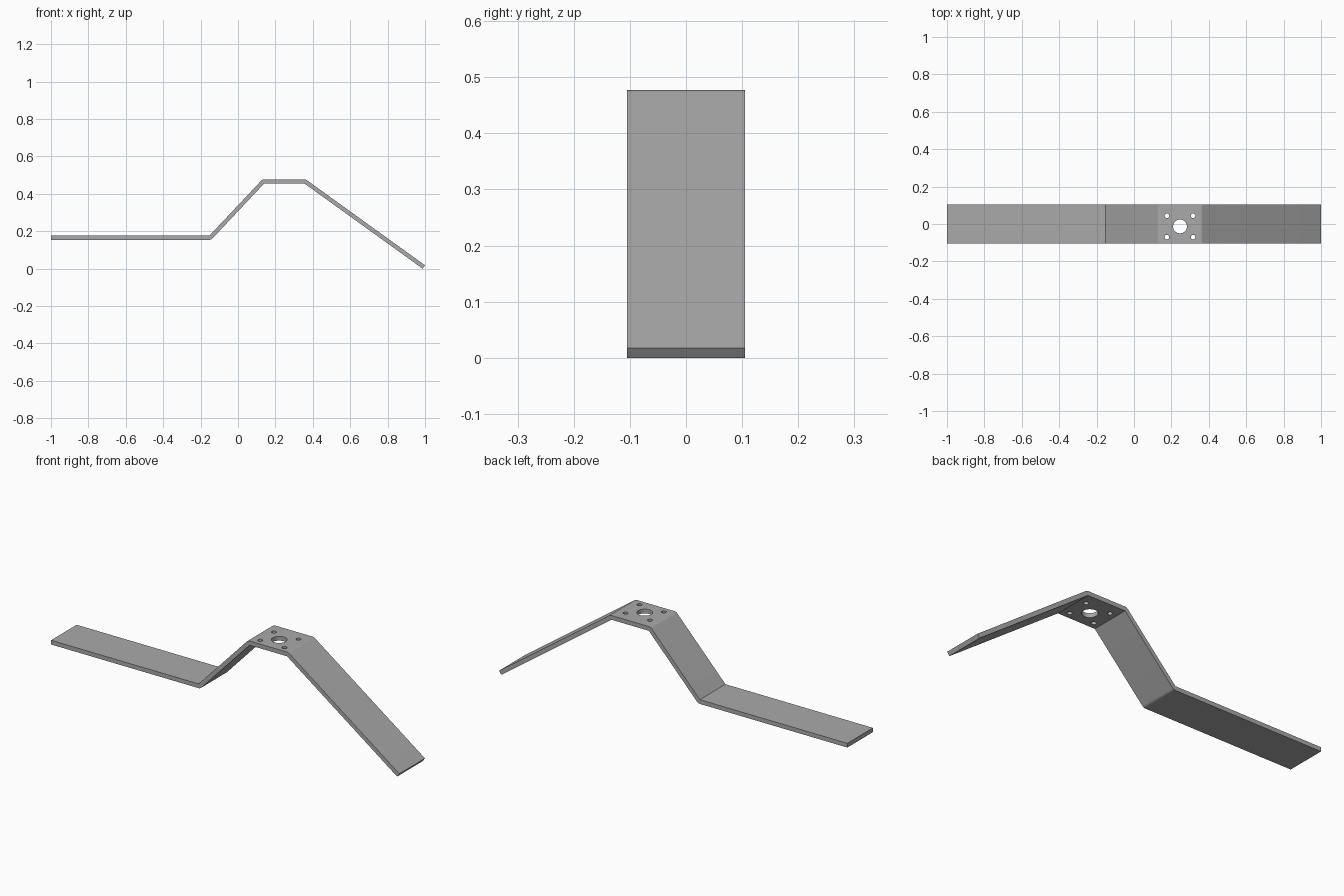
import bpy
import bmesh
from math import asin, atan2, cos, hypot, pi, sin, radians
from mathutils import Matrix, Vector

cube = bpy.data.objects.get("Cube")
if cube:
    bpy.data.objects.remove(cube, do_unlink=True)

THICK = 0.022
HALF_WIDTH = 0.105
TOP_Z = 0.477

steel = bpy.data.materials.new("grey steel")
steel.use_nodes = True
grey = (0.4, 0.4, 0.4, 1)
steel.diffuse_color = grey
steel.node_tree.nodes["Principled BSDF"].inputs["Base Color"].default_value = grey

# Inner corners of the three bends, and the underside of the sloping foot
low_bend = Vector((-0.153, 0.176))
left_bend = Vector((0.14, TOP_Z - THICK))
right_bend = Vector((0.355, TOP_Z - THICK))
foot = Vector((0.987, 0))

rise = left_bend - low_bend
climb = atan2(rise.y, rise.x) + asin(THICK / hypot(*rise))
fall = foot - right_bend
drop = atan2(-fall.y, fall.x)


def bend(centre, start, end, steps=5):
    """Rounded outside of a bend around its sharp inner corner."""
    angles = [start + (end - start) * i / steps for i in range(steps + 1)]
    return [centre + THICK * Vector((cos(a), sin(a))) for a in angles]


# Side profile: upper surface left to right, then lower surface back
profile = [Vector((-1, low_bend.y)), low_bend]
profile += bend(left_bend, pi / 2 + climb, pi / 2)
profile += bend(right_bend, pi / 2, pi / 2 - drop)
profile += [foot + THICK * Vector((sin(drop), cos(drop))), foot]
profile += [right_bend, left_bend]
profile += bend(low_bend, climb - pi / 2, -pi / 2)
profile += [Vector((-1, low_bend.y - THICK))]


def make_object(name, bm):
    bmesh.ops.recalc_face_normals(bm, faces=bm.faces)
    mesh = bpy.data.meshes.new(name)
    bm.to_mesh(mesh)
    bm.free()
    mesh.materials.append(steel)
    obj = bpy.data.objects.new(name, mesh)
    bpy.context.collection.objects.link(obj)
    return obj


# Bent strip
bm = bmesh.new()
side = bm.faces.new([bm.verts.new((p.x, -HALF_WIDTH, p.y)) for p in profile])
sweep = bmesh.ops.extrude_face_region(bm, geom=[side], use_keep_orig=True)
verts = [g for g in sweep["geom"] if isinstance(g, bmesh.types.BMVert)]
bmesh.ops.translate(bm, verts=verts, vec=(0, 2 * HALF_WIDTH, 0))
strip = make_object("bent_strip_bracket", bm)

# Centre hole and four screw holes through the raised plate
hole_x, hole_y = 0.246, -0.013
holes = [(0, 0, 0.037)]
holes += [(sx * 0.07, sy * 0.057, 0.012) for sx in (-1, 1) for sy in (-1, 1)]
bm = bmesh.new()
for dx, dy, radius in holes:
    place = Matrix.Translation((hole_x + dx, hole_y + dy, TOP_Z - THICK / 2))
    bmesh.ops.create_cone(bm, cap_ends=True, segments=32, radius1=radius,
                          radius2=radius, depth=0.1, matrix=place)
cutter = make_object("hole_cutter", bm)
cutter.hide_render = True

cut = strip.modifiers.new("holes", "BOOLEAN")
cut.operation = "DIFFERENCE"
cut.solver = "EXACT"
cut.object = cutter

bpy.ops.object.select_all(action="DESELECT")
strip.select_set(True)
bpy.context.view_layer.objects.active = strip
bpy.ops.object.modifier_apply(modifier=cut.name)
bpy.data.objects.remove(cutter, do_unlink=True)
bpy.ops.object.shade_smooth_by_angle(angle=radians(30))
